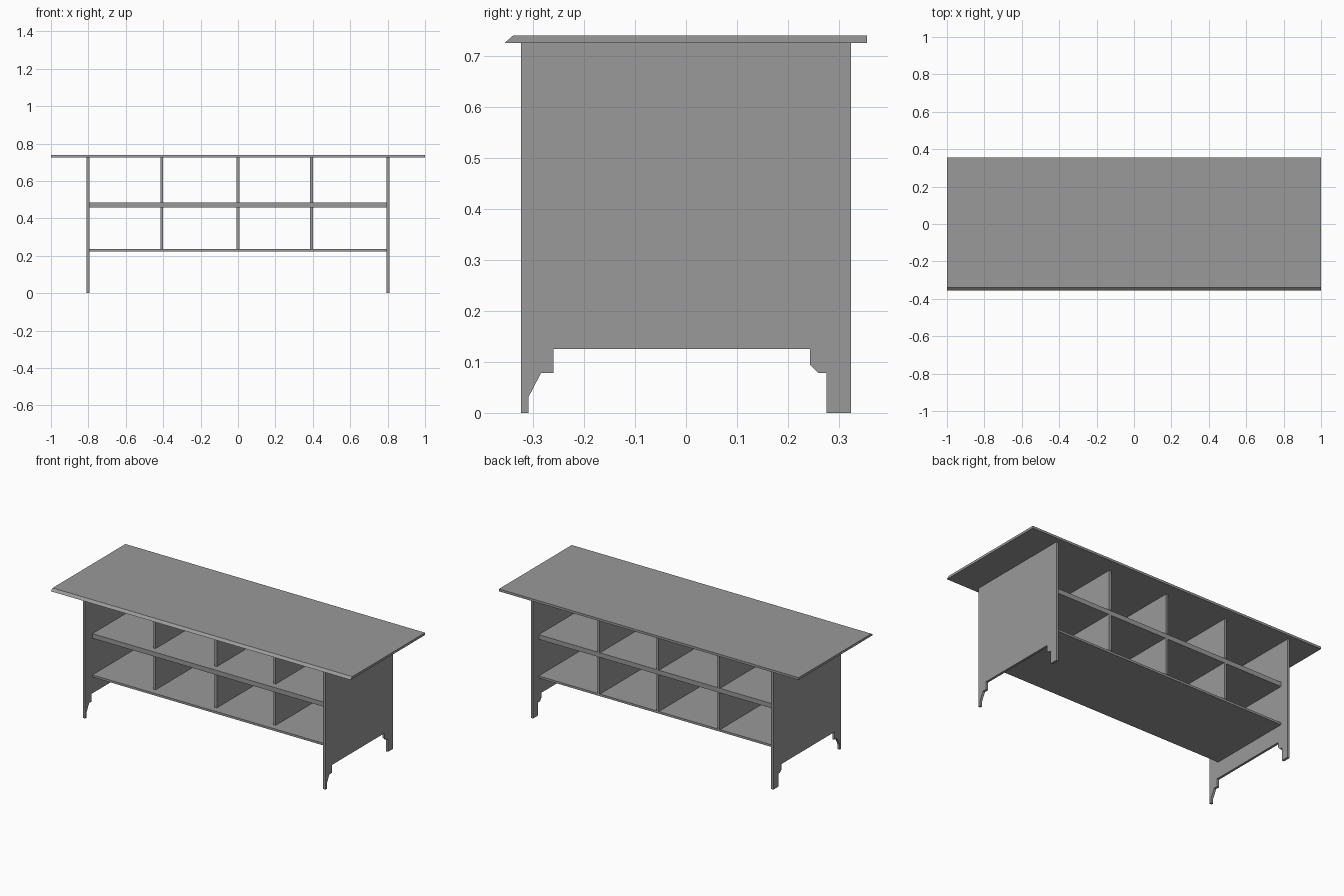
import bpy

if "Cube" in bpy.data.objects:
    bpy.data.objects.remove(bpy.data.objects["Cube"])

# Dark grey finish shared by all boards
grey = bpy.data.materials.new("dark_grey")
grey.diffuse_color = (0.32, 0.32, 0.32, 1)
grey.use_nodes = True
grey.node_tree.nodes["Principled BSDF"].inputs["Base Color"].default_value = grey.diffuse_color


def extrude_x(name, profile, x0, x1):
    """Solid made from a (y, z) outline swept from x0 to x1."""
    n = len(profile)
    verts = [(x, y, z) for x in (x0, x1) for y, z in profile]
    faces = [tuple(range(n))[::-1], tuple(range(n, 2 * n))]
    faces += [(i, (i + 1) % n, n + (i + 1) % n, n + i) for i in range(n)]
    mesh = bpy.data.meshes.new(name)
    mesh.from_pydata(verts, [], faces)
    mesh.update()
    mesh.materials.append(grey)
    obj = bpy.data.objects.new(name, mesh)
    bpy.context.collection.objects.link(obj)
    return obj


def board(name, x0, x1, y0, y1, z0, z1):
    return extrude_x(name, [(y0, z0), (y1, z0), (y1, z1), (y0, z1)], x0, x1)


TOP_Z = 0.725

# Table top with a slanted front edge
extrude_x("table_top", [(-0.355, TOP_Z), (0.355, TOP_Z), (0.355, 0.739), (-0.339, 0.739)], -1, 1)

# Side panels with shaped feet
side = [(-0.323, 0), (-0.309, 0), (-0.309, 0.03), (-0.284, 0.078), (-0.26, 0.078),
        (-0.26, 0.125), (0.243, 0.125), (0.243, 0.094), (0.259, 0.078), (0.275, 0.078),
        (0.275, 0), (0.323, 0), (0.323, TOP_Z), (-0.323, TOP_Z)]
extrude_x("left_side_panel", side, -0.809, -0.795)
extrude_x("right_side_panel", side, 0.795, 0.809)

# Shelves
shelves = {"bottom_shelf": (0.223, 0.236), "middle_shelf": (0.457, 0.485)}
for name, (z0, z1) in shelves.items():
    board(name, -0.795, 0.795, -0.252, 0.268, z0, z1)

# Upright dividers in both rows
for row, z0, z1 in (("lower", 0.236, 0.457), ("upper", 0.485, TOP_Z)):
    for i, x in enumerate((-0.408, 0.0, 0.393)):
        board(f"{row}_divider_{i + 1}", x - 0.007, x + 0.007, -0.212, 0.272, z0, z1)
